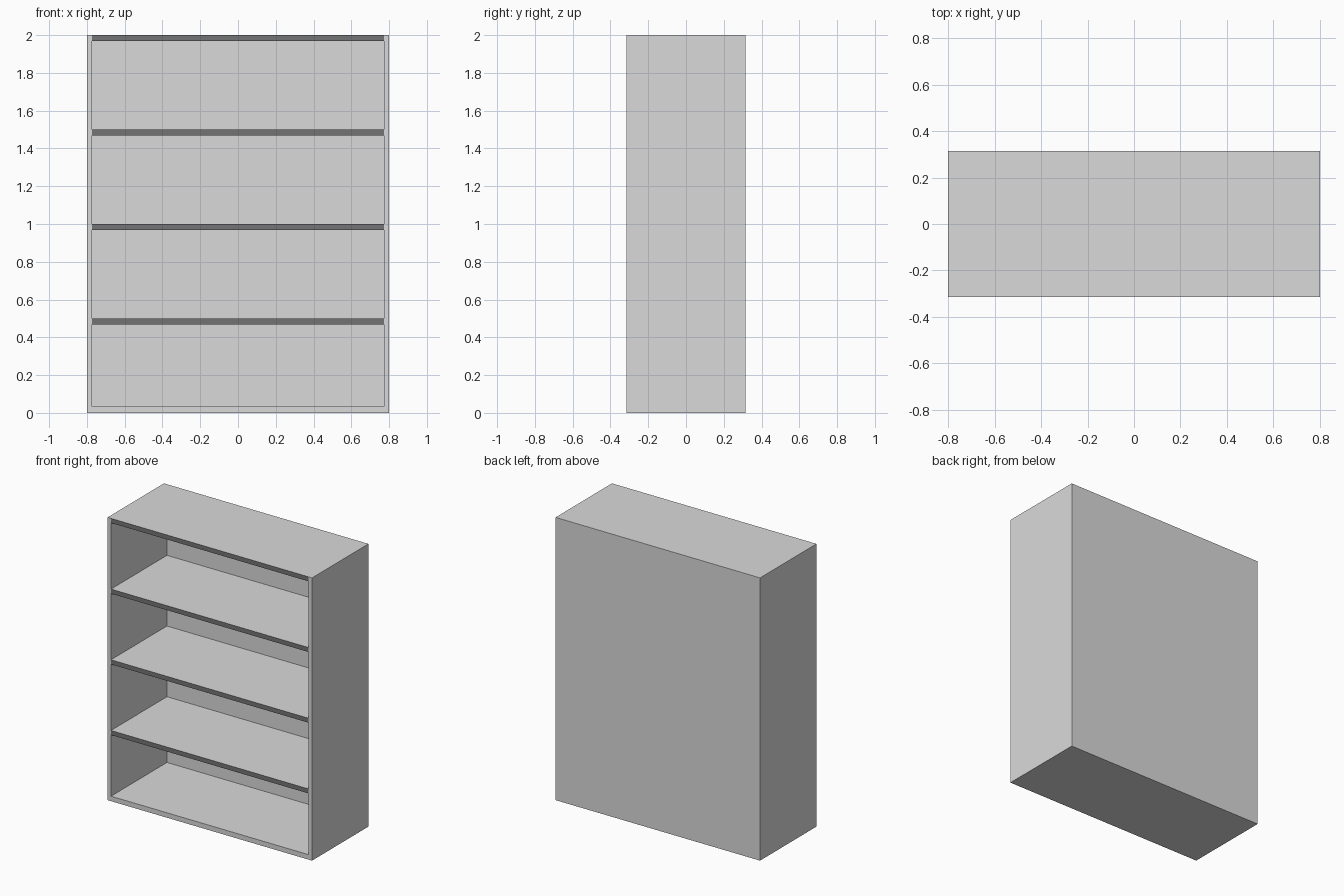
import bpy, bmesh

if "Cube" in bpy.data.objects:
    bpy.data.objects.remove(bpy.data.objects["Cube"])

W, D, H = 0.80, 0.315, 2.0      # half width, half depth, height
T = 0.027                       # side panel thickness
BACK = 0.005                    # back panel thickness


def material(name, v):
    m = bpy.data.materials.new(name)
    m.diffuse_color = (v, v, v, 1)
    m.use_nodes = True
    m.node_tree.nodes["Principled BSDF"].inputs["Base Color"].default_value = m.diffuse_color
    return m


light = material("light grey", 0.70)
dark = material("dark grey edge", 0.175)


def box(name, x0, x1, y0, y1, z0, z1, dark_front=False):
    bm = bmesh.new()
    bmesh.ops.create_cube(bm, size=1)
    for v in bm.verts:
        v.co.x = x1 if v.co.x > 0 else x0
        v.co.y = y1 if v.co.y > 0 else y0
        v.co.z = z1 if v.co.z > 0 else z0
    bm.normal_update()
    # dark edging on the front face only
    for f in bm.faces:
        f.material_index = int(dark_front and f.normal.y < -0.5)
    me = bpy.data.meshes.new(name)
    bm.to_mesh(me)
    bm.free()
    me.materials.append(light)
    me.materials.append(dark)
    ob = bpy.data.objects.new(name, me)
    bpy.context.collection.objects.link(ob)
    return ob


# Upright side panels
box("left_side", -W, -W + T, -D, D, 0, H)
box("right_side", W - T, W, -D, D, 0, H)

# Back panel and base board between the sides
xi = W - T
box("back_panel", -xi, xi, D - BACK, D, 0, H)
box("base_board", -xi, xi, -D, D - BACK, 0, 0.035)

# Three shelves and the top board, each with a dark front edge
for i, name in enumerate(("lower_shelf", "middle_shelf", "upper_shelf", "top_board")):
    z = 0.5 * (i + 1)
    box(name, -xi, xi, -D, D - BACK, z - 0.032, z, dark_front=True)
